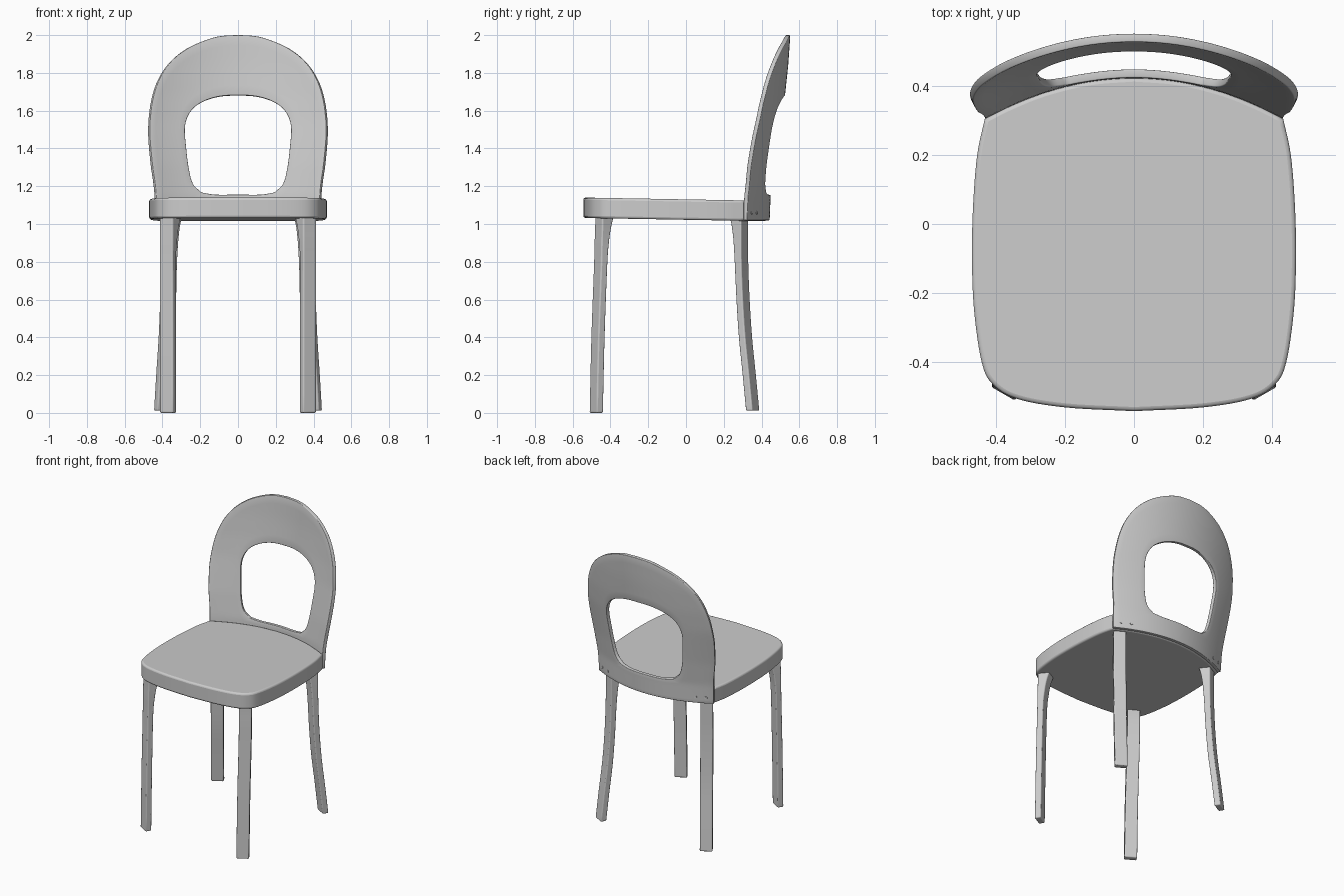
import bpy, bmesh
from mathutils import Vector

if "Cube" in bpy.data.objects:
    bpy.data.objects.remove(bpy.data.objects["Cube"])


def spline(pts, n):
    """Catmull-Rom curve through pts, n steps per span."""
    p = [Vector(q) for q in pts]
    p = [2 * p[0] - p[1]] + p + [2 * p[-1] - p[-2]]
    out = []
    for i in range(1, len(p) - 2):
        a, b, c, d = p[i - 1:i + 3]
        for s in range(n):
            t = s / n
            out.append(0.5 * (2 * b + (c - a) * t + (2 * a - 5 * b + 4 * c - d) * t * t
                              + (3 * b - a - 3 * c + d) * t ** 3))
    return out + [p[-2]]


def make(name, verts, faces, mirror=False, thickness=0, bevel=0):
    me = bpy.data.meshes.new(name)
    me.from_pydata([tuple(v) for v in verts], [], faces)
    bm = bmesh.new()
    bm.from_mesh(me)
    bmesh.ops.recalc_face_normals(bm, faces=bm.faces)
    bm.to_mesh(me)
    bm.free()
    ob = bpy.data.objects.new(name, me)
    bpy.context.collection.objects.link(ob)
    if mirror:
        m = ob.modifiers.new("Mirror", 'MIRROR')
        m.use_clip = True
    if thickness:
        m = ob.modifiers.new("Solidify", 'SOLIDIFY')
        m.thickness, m.offset = thickness, 0
    if bevel:
        m = ob.modifiers.new("Bevel", 'BEVEL')
        m.width, m.segments, m.limit_method = bevel, 3, 'ANGLE'
        m.angle_limit = 0.9
    bpy.ops.object.select_all(action='DESELECT')
    ob.select_set(True)
    bpy.context.view_layer.objects.active = ob
    bpy.ops.object.shade_smooth_by_angle(angle=0.6)
    return ob


def loft(rings):
    """Closed tube of equal rings with capped ends."""
    n = len(rings[0])
    verts = [v for r in rings for v in r]
    faces = [(i * n + j, i * n + (j + 1) % n, (i + 1) * n + (j + 1) % n, (i + 1) * n + j)
             for i in range(len(rings) - 1) for j in range(n)]
    faces += [tuple(range(n))[::-1], tuple(range(len(verts) - n, len(verts)))]
    return verts, faces


def interp(table, z):
    for (z0, v0), (z1, v1) in zip(table, table[1:]):
        if z <= z1:
            return v0 + (v1 - v0) * (z - z0) / (z1 - z0)
    return table[-1][1]


# Curved, leaning middle surface of the backrest
lean = [(1.0, .43), (1.15, .436), (1.32, .459), (1.5, .486), (1.68, .512), (1.84, .529), (2.01, .541)]
bow = [(1.0, .64), (1.3, .59), (1.55, .51), (2.01, .5)]


def back_y(x, z):
    return interp(lean, z) - interp(bow, z) * x * x


# Seat: rounded outline, slightly lower toward the back
side = spline([(0, -.543), (.2, -.532), (.34, -.507), (.41, -.465), (.442, -.40), (.464, -.25),
               (.47, -.1), (.467, .05), (.455, .2), (.433, .305)], 6)
rear = spline([(.433, .305), (.36, .342), (.26, .382), (.13, .414), (0, .425)], 4)
half = side + rear[1:]
outline = half + [Vector((-p.x, p.y)) for p in half[-2:0:-1]]
seat_rings = [[(p.x, p.y, z - .018 * (p.y + .54)) for p in outline] for z in (1.032, 1.14)]
make("seat", *loft(seat_rings), bevel=.012)

# Backrest: arched panel with an opening, half built then mirrored
outer = spline([(0, 2), (.10, 1.993), (.19, 1.966), (.28, 1.922), (.36, 1.855), (.42, 1.765), (.457, 1.65),
                (.472, 1.5), (.46, 1.33), (.44, 1.18), (.433, 1.02)], 5)
outer += spline([(.433, 1.02), (.22, 1.02), (0, 1.02)], 8)[1:]
inner = spline([(0, 1.68), (.06, 1.679), (.12, 1.67), (.18, 1.65), (.235, 1.615), (.27, 1.565), (.284, 1.5),
                (.277, 1.4), (.263, 1.29), (.24, 1.21), (.195, 1.166)], 5)
inner += spline([(.195, 1.166), (.12, 1.155), (0, 1.155)], 8)[1:]
ROWS = 6
verts, faces = [], []
for a, b in zip(outer, inner):
    for r in range(ROWS + 1):
        x, z = a.lerp(b, r / ROWS)
        verts.append((x, back_y(x, z), z))
for i in range(len(outer) - 1):
    for r in range(ROWS):
        k = i * (ROWS + 1) + r
        faces.append((k, k + 1, k + ROWS + 2, k + ROWS + 1))
make("backrest", verts, faces, mirror=True, thickness=.024, bevel=.004)


# Legs: turned rectangular section, flaring inward under the seat
def leg(name, path, front):
    s = -1 if front else 1
    across, out = Vector((.866, -.5 * s)), Vector((.5, .866 * s))
    inward = Vector((-.7, -.7 * s))
    rings = []
    for x, y, z, flare in spline(path, 4):
        c = Vector((x, y))
        back = -.02 * out + flare * inward
        corners = [c - .04 * across + .02 * out, c + .04 * across + .02 * out,
                   c + .04 * across + back, c - .04 * across + back]
        rings.append([(p.x, p.y, z) for p in corners])
    make(name, *loft(rings), mirror=True, bevel=.007)


leg("front_legs", [(.37, -.475, 0, 0), (.37, -.466, .4, 0), (.371, -.452, .78, 0), (.371, -.449, .9, .008),
                   (.371, -.446, .98, .02), (.371, -.445, 1.04, .038)], True)
leg("back_legs", [(.402, .353, .012, 0), (.391, .335, .2, 0), (.378, .315, .4, 0), (.37, .302, .6, 0),
                  (.367, .295, .78, .002), (.366, .294, .9, .01), (.366, .294, .98, .022),
                  (.366, .294, 1.03, .036)], False)

# Screw heads holding the backrest to the seat
for i, x in enumerate((.39, .33)):
    z = 1.06
    n = Vector((2 * .62 * x, 1, 0)).normalized()
    pos = Vector((x, back_y(x, z), z)) + n * .011
    bpy.ops.mesh.primitive_cylinder_add(vertices=16, radius=.009, depth=.008, location=(0, 0, 0))
    ob = bpy.context.object
    ob.name = f"screw_heads_{i + 1}"
    rot = n.to_track_quat('Z', 'Y')
    for v in ob.data.vertices:
        v.co = rot @ v.co + pos
    ob.modifiers.new("Mirror", 'MIRROR')
